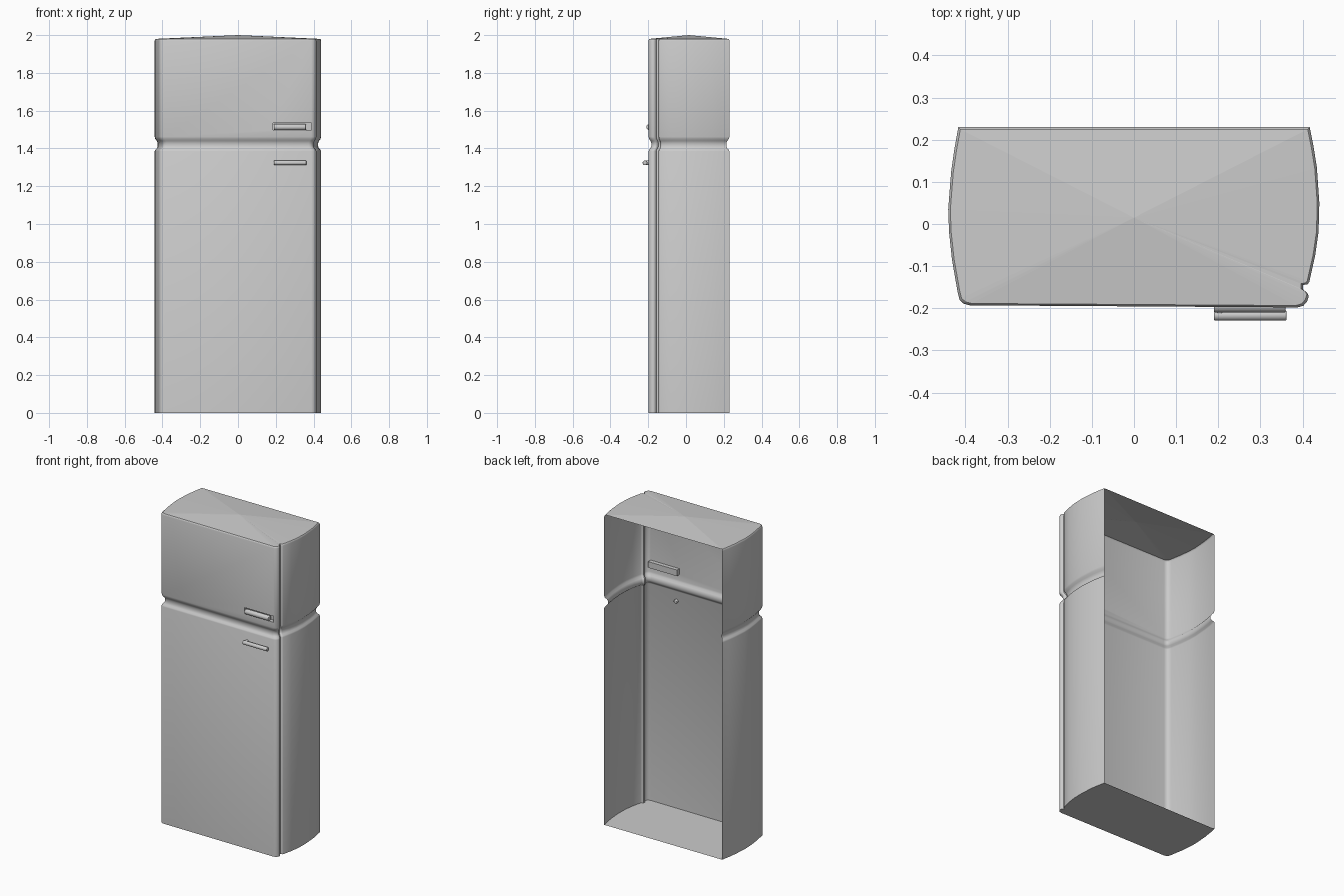
import bpy, bmesh, math

if "Cube" in bpy.data.objects:
    bpy.data.objects.remove(bpy.data.objects["Cube"])


def make_object(name, bm):
    bmesh.ops.recalc_face_normals(bm, faces=bm.faces)
    mesh = bpy.data.meshes.new(name)
    bm.to_mesh(mesh)
    bm.free()
    ob = bpy.data.objects.new(name, mesh)
    bpy.context.collection.objects.link(ob)
    return ob


def activate(ob):
    bpy.ops.object.select_all(action='DESELECT')
    ob.select_set(True)
    bpy.context.view_layer.objects.active = ob


def apply_all(ob):
    activate(ob)
    for m in list(ob.modifiers):
        bpy.ops.object.modifier_apply(modifier=m.name)


def box(name, x0, x1, y0, y1, z0, z1):
    bm = bmesh.new()
    bmesh.ops.create_cube(bm, size=1)
    for v in bm.verts:
        v.co.x = (x0 + x1) / 2 + v.co.x * (x1 - x0)
        v.co.y = (y0 + y1) / 2 + v.co.y * (y1 - y0)
        v.co.z = (z0 + z1) / 2 + v.co.z * (z1 - z0)
    return make_object(name, bm)


def rod(name, loc, radius, length, rot):
    bpy.ops.mesh.primitive_cylinder_add(vertices=20, radius=radius, depth=length,
                                        location=loc, rotation=rot)
    ob = bpy.context.object
    ob.name = name
    bev = ob.modifiers.new("round", 'BEVEL')
    bev.width, bev.segments = 0.004, 3
    apply_all(ob)
    bpy.ops.object.shade_smooth_by_angle(angle=math.radians(40))
    return ob


# Plan outline: right back edge, round the front (with door seam), to left back edge
outline = [(0.417, 0.23), (0.426, 0.185), (0.434, 0.135), (0.44, 0.05), (0.438, -0.02),
           (0.43, -0.075), (0.416, -0.138), (0.412, -0.143), (0.401, -0.145),
           (0.401, -0.157), (0.411, -0.163), (0.415, -0.172), (0.411, -0.184),
           (0.402, -0.194), (0.388, -0.198), (-0.39, -0.193), (-0.405, -0.189),
           (-0.414, -0.18), (-0.419, -0.16), (-0.432, -0.085), (-0.439, -0.02),
           (-0.441, 0.035), (-0.434, 0.125), (-0.426, 0.18), (-0.417, 0.23)]
# Heights with inset: groove between the two doors and softened top edge
levels = [(0, 0), (1.385, 0), (1.393, 0.003), (1.400, 0.011), (1.412, 0.016),
          (1.428, 0.016), (1.440, 0.011), (1.450, 0.003), (1.462, 0),
          (1.970, 0), (1.977, 0.002), (1.980, 0.005)]

# Cabinet
bm = bmesh.new()
rings = []
for z, inset in levels:
    sx, sy = 1 - inset / 0.44, 1 - inset / 0.22
    rings.append([bm.verts.new((x * sx, y * sy, z)) for x, y in outline])
n = len(outline)
for a, b in zip(rings, rings[1:]):
    for i in range(n):
        j = (i + 1) % n
        bm.faces.new((a[i], a[j], b[j], b[i]))
bm.faces.new(rings[0])
apex = bm.verts.new((0, 0.015, 2.0))
for i in range(n):
    bm.faces.new((rings[-1][i], rings[-1][(i + 1) % n], apex))
cabinet = make_object("fridge_cabinet", bm)

# Pocket for the upper handle
cutter = box("handle_pocket_cutter", 0.185, 0.388, -0.25, -0.172, 1.497, 1.536)
cutter.hide_render = True
cut = cabinet.modifiers.new("pocket", 'BOOLEAN')
cut.operation, cut.solver, cut.object = 'DIFFERENCE', 'EXACT', cutter
apply_all(cabinet)
bpy.data.objects.remove(cutter)

# Open back
bm = bmesh.new()
bm.from_mesh(cabinet.data)
back = [f for f in bm.faces if all(v.co.y > 0.2 for v in f.verts)]
bmesh.ops.delete(bm, geom=back, context='FACES')
bm.to_mesh(cabinet.data)
bm.free()
activate(cabinet)
bpy.ops.object.shade_smooth_by_angle(angle=math.radians(50))
for p in cabinet.data.polygons:
    if p.center.z > 1.981 or p.center.z < 0.01:
        p.use_smooth = False

# Handles
along_x, along_y = (0, math.pi / 2, 0), (math.pi / 2, 0, 0)
rod("upper_handle", (0.275, -0.194, 1.513), 0.016, 0.17, along_x)
rod("lower_handle", (0.276, -0.217, 1.324), 0.0125, 0.172, along_x)
rod("lower_handle_post", (0.204, -0.2, 1.324), 0.012, 0.036, along_y)
